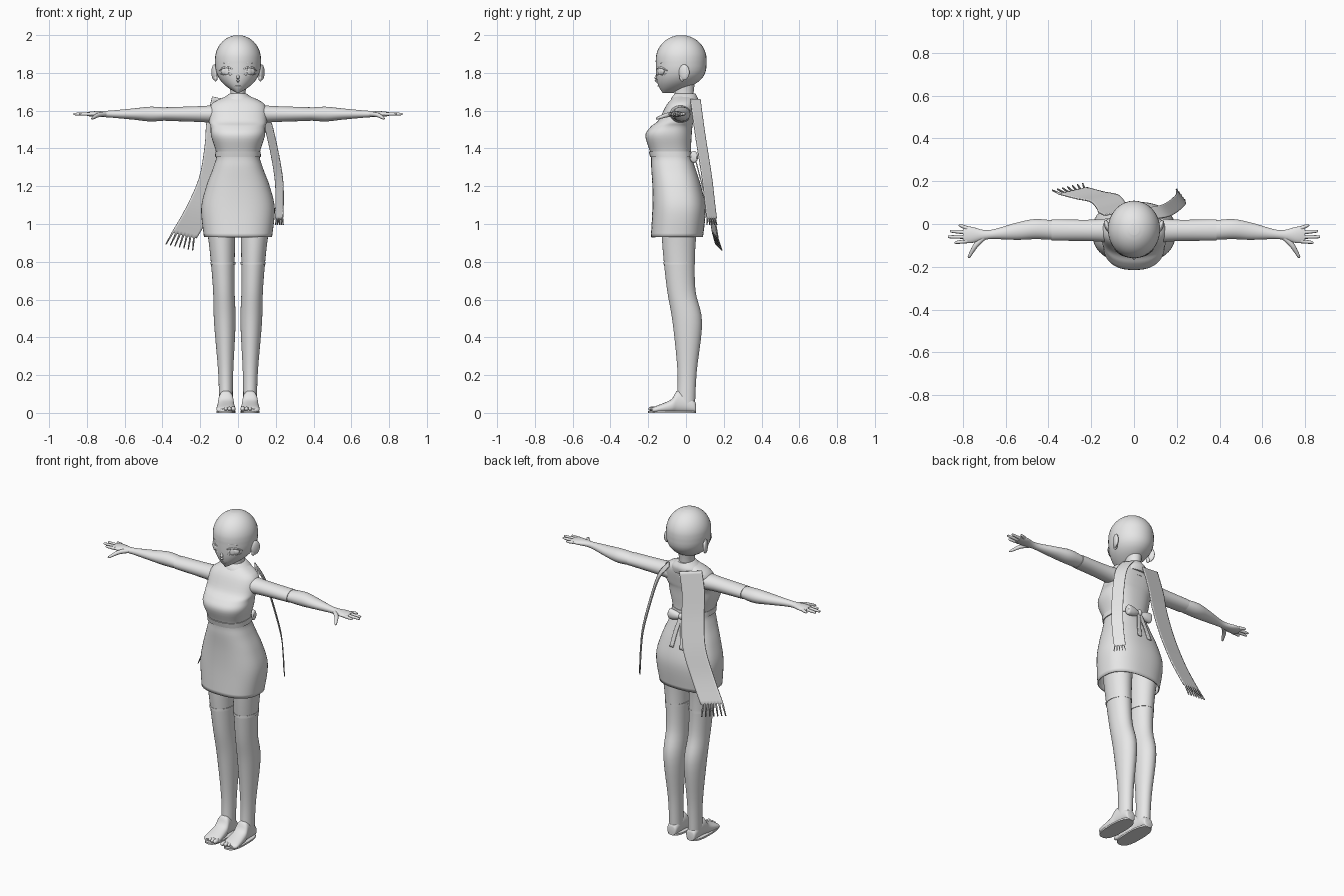
import bpy, bmesh, math
from mathutils import Vector

cube = bpy.data.objects.get("Cube")
if cube:
    bpy.data.objects.remove(cube, do_unlink=True)

colour = (0.8, 0.8, 0.8, 1)
grey = bpy.data.materials.new("light grey")
grey.use_nodes = True
grey.diffuse_color = colour
grey.node_tree.nodes["Principled BSDF"].inputs["Base Color"].default_value = colour
parts = []


def add(name, bm):
    bmesh.ops.recalc_face_normals(bm, faces=bm.faces)
    mesh = bpy.data.meshes.new(name)
    bm.to_mesh(mesh)
    bm.free()
    mesh.materials.append(grey)
    part = bpy.data.objects.new(name, mesh)
    bpy.context.collection.objects.link(part)
    parts.append(part)
    return part


def thicken(part, thickness, offset):
    shell = part.modifiers.new("cloth thickness", "SOLIDIFY")
    shell.thickness, shell.offset = thickness, offset


def spline(rows, steps=5):
    """Smooth curve through rows of numbers."""
    smooth = []
    for i, (start, end) in enumerate(zip(rows, rows[1:])):
        before, after = rows[max(i - 1, 0)], rows[min(i + 2, len(rows) - 1)]
        for step in range(steps):
            t = step / steps
            ease = t * t * (3 - 2 * t)
            leave, arrive = t * (1 - t) ** 2 / 2, t * t * (t - 1) / 2
            smooth.append([q + (r - q) * ease + (r - p) * leave + (w - q) * arrive
                           for p, q, r, w in zip(before, start, end, after)])
    return smooth + [list(rows[-1])]


def skin(name, rings, open_end=False):
    bm = bmesh.new()
    loops = [[bm.verts.new(point) for point in ring] for ring in rings]
    for low, high in zip(loops, loops[1:]):
        for i in range(len(low)):
            bm.faces.new((low[i - 1], low[i], high[i], high[i - 1]))
    bm.faces.new(loops[0])
    if not open_end:
        bm.faces.new(loops[-1])
    return add(name, bm)


def loft(name, rows, axis="z", side=1, power=1, sides=32, open_end=False):
    """Rounded sections; each row is position, centre u, centre v, radius u, radius v."""
    rings = []
    for t, cu, cv, ru, rv in spline(rows):
        ring = []
        for i in range(sides):
            c, s = math.cos(math.tau * i / sides), math.sin(math.tau * i / sides)
            u = cu + ru * math.copysign(abs(c) ** power, c)
            v = cv + rv * math.copysign(abs(s) ** power, s)
            x, y, z = {"z": (u, v, t), "x": (t, u, v), "y": (u, t, v)}[axis]
            ring.append((side * x, y, z))
        rings.append(ring)
    return skin(name, rings, open_end)


def upright(rows):
    """Turn height, half width, front and back into section rows."""
    return [(z, 0, (front + back) / 2, width, (back - front) / 2) for z, width, front, back in rows]


def tube(name, points, radii, side=1, sides=10):
    path = spline([(side * x, y, z, r) for (x, y, z), r in zip(points, radii)])
    centres = [Vector(p[:3]) for p in path]
    rings = []
    for i, centre in enumerate(centres):
        along = centres[min(i + 1, len(path) - 1)] - centres[max(i - 1, 0)]
        across = along.cross(Vector((0, 0, 1))).normalized()
        over = along.cross(across).normalized()
        turns = [math.tau * k / sides for k in range(sides)]
        rings.append([centre + path[i][3] * (across * math.cos(a) + over * math.sin(a)) for a in turns])
    skin(name, rings)


def ball(name, location, size, turn=0):
    bm = bmesh.new()
    bmesh.ops.create_uvsphere(bm, u_segments=20, v_segments=12, radius=1)
    part = add(name, bm)
    part.location, part.scale, part.rotation_euler = location, size, (0, 0, turn)


def ribbon(name, path, half, tassels=0, drop=(0, 0, 0)):
    """Cloth strip along a path, with optional pointed tassels at its end."""
    bm = bmesh.new()
    half, drop = Vector(half), Vector(drop)
    count = max(tassels * 2, 4)
    grid = [[bm.verts.new(Vector(p) + half * (2 * k / count - 1)) for k in range(count + 1)]
            for p in spline(path)]
    for upper, lower in zip(grid, grid[1:]):
        for k in range(count):
            bm.faces.new((upper[k], upper[k + 1], lower[k + 1], lower[k]))
    end = grid[-1]
    for k in range(0, tassels * 2, 2):
        left, right = end[k], end[k + 1]
        middle = (left.co + right.co) / 2
        tip = middle + (middle - Vector(path[-1])) / 4 + drop
        bm.faces.new((left, right, bm.verts.new(tip + half / 30), bm.verts.new(tip - half / 30)))
    thicken(add(name, bm), .006, 0)


# Head: a round skull that narrows to a pointed chin
skull = []
for step in range(1, 9):
    angle = math.pi / 2 * step / 8
    reach = math.sin(angle)
    skull.append((1.87 + .13 * math.cos(angle), .122 * reach, -.025 - .135 * reach, -.025 + .134 * reach))
for step in range(1, 9):
    t = step / 8.2
    skull.append((1.87 - .18 * t, .122 * (1 - t ** 2.9), -.16 + .04 * t ** 4, .109 - .19 * t ** 3.4))
loft("head", upright(skull))
loft("neck", upright([(1.6, .06, -.07, .05), (1.68, .04, -.06, .04), (1.77, .05, -.06, .05)]))
tube("nose", [(0, -.15, 1.8), (0, -.16, 1.765), (0, -.15, 1.75)], (.004, .009, .003))
tube("mouth", [(-.02, -.14, 1.73), (0, -.148, 1.73), (.02, -.14, 1.73)], (.001, .003, .001))


def on_face(x, z):
    return x, -.026 - .131 * math.sqrt(1 - (x / .12) ** 2), z


for side, label in ((1, "left_"), (-1, "right_")):
    # Ears and eyes
    ball(label + "ear", (side * .125, -.01, 1.803), (.013, .03, .042), -side * .35)
    ball(label + "ear_lobe", (side * .118, -.02, 1.775), (.01, .014, .02))
    eye_x, eye_y, eye_z = on_face(.06, 1.808)
    ball(label + "eye", (side * eye_x, eye_y + .006, eye_z), (.036, .01, .019), side / 2)
    ball(label + "iris", (side * eye_x, eye_y - .003, eye_z), (.014, .004, .018), side / 2)
    for kind, height, arch, size in (("upper_lash", 1.812, .018, .005), ("brow", 1.842, .012, .003),
                                     ("lower_lash", 1.797, -.01, .002)):
        line = [on_face(eye_x + .04 * t, height + arch * (1 - t * t)) for t in (-1, -.5, 0, .5, 1)]
        tube(label + kind, line, [size * f for f in (.3, .9, 1, 1, .4)], side)

    # Sleeve, arm and hand
    arm_z = 1.582
    sleeve = [(.09, -.03, .06, .05), (.2, -.03, .05, .042), (.385, -.028, .05, .036)]
    arm = [(.36, -.03, .044, .032), (.46, -.024, .047, .039), (.55, -.034, .04, .03),
           (.68, -.05, .021, .018), (.76, -.051, .038, .015), (.8, -.05, .035, .01)]
    for kind, rows in (("sleeve", sleeve), ("arm", arm)):
        loft(label + kind, [(x, y, arm_z, wide, tall) for x, y, wide, tall in rows], "x", side)
    for k, (kind, reach) in enumerate((("index", .84), ("middle", .87), ("ring", .86), ("little", .82))):
        base, tip = -.08 + .02 * k, -.086 + .026 * k
        points = [(.78, base, arm_z), (reach - .01, tip, arm_z), (reach, tip, arm_z)]
        tube(label + kind + "_finger", points, (.01, .007, .002), side)
    tube(label + "thumb", [(.7, -.06, arm_z), (.74, -.1, 1.577), (.77, -.15, 1.56), (.775, -.157, 1.56)],
         (.013, .012, .007, .002), side)

    # Leg with stocking band; the legs draw together toward the ground
    leg = [(1.02, .08, -.035, .098), (.85, .066, -.037, .085), (.65, .057, -.025, .075),
           (.48, .057, .007, .078), (.22, .04, .006, .051), (.05, .036, 0, .048)]
    loft(label + "leg", [(z, .064 + .026 * z * z, y, wide, deep) for z, wide, y, deep in leg], side=side)
    loft(label + "stocking_band", [(z, .08, -.036, .066, .083) for z in (.785, .8)], side=side)

    # Foot, sole and toes
    foot = [(.053, .04, .02), (.04, .07, .032), (-.04, .118, .039), (-.08, .07, .045),
            (-.16, .036, .05), (-.18, .025, .035)]
    loft(label + "foot", [(y, .064, top / 2, wide, top / 2) for y, top, wide in foot], "y", side, .85)
    loft(label + "sole", [(z, .064, -.074, .05, .126) for z in (0, .01)], side=side, power=.75)
    for k in range(5):
        size = .013 - k / 1000
        ball(f"{label}toe_{k + 1}", (side * (.025 + k * .0195), -.176 + k * k * .002, .021), (size, .024, size))

# Dress, from the shoulders to the open hem
dress = loft("dress", upright([
    (1.685, .04, -.05, .035), (1.635, .14, -.1, .05), (1.55, .153, -.145, .04), (1.515, .145, -.187, .034),
    (1.465, .142, -.215, .03), (1.37, .115, -.187, .027), (1.3, .131, -.184, .048), (1.2, .168, -.178, .08),
    (1.08, .195, -.178, .104), (.93, .18, -.186, .09)]), power=.82, sides=48, open_end=True)
thicken(dress, .006, -1)
loft("waistband", upright([(1.355, .121, -.19, .035), (1.385, .12, -.197, .03)]), power=.82, sides=48)

# Scarf: neck wrap and two hanging tails
loft("scarf_collar", upright([(1.625, .1, -.085, .06), (1.66, .085, -.08, .064), (1.69, .045, -.06, .05)]))
ribbon("long_scarf_tail", [(-.07, .055, 1.66), (-.1, .07, 1.53), (-.11, .09, 1.4), (-.14, .12, 1.23),
                           (-.21, .135, 1.07), (-.285, .155, .94)], (.066, .015, -.015), 7, (-.02, .02, -.065))
ribbon("short_scarf_tail", [(.08, .05, 1.66), (.14, .06, 1.58), (.18, .08, 1.44), (.215, .11, 1.25),
                            (.22, .125, 1.12), (.217, .136, 1.03)], (-.02, .026, 0), 5, (0, .005, -.035))

# Back bow with hanging ties
ball("bow_knot", (0, .045, 1.36), (.015, .018, .02))
for side, label in ((1, "left_"), (-1, "right_")):
    bow = [(0, .01, .01), (.04, .02, .026), (.075, .021, .031), (.085, .015, .023)]
    loft(label + "bow_loop", [(x, .042, 1.355, deep, tall) for x, deep, tall in bow], "x", side)
    tie = [(0, .045, 1.36), (.02, .066, 1.28), (.035, .092, 1.18)]
    ribbon(label + "bow_tie", [(side * x, y, z) for x, y, z in tie], (.012, 0, 0))

# Smooth shading with sharp cloth edges
bpy.ops.object.select_all(action="DESELECT")
for part in parts:
    part.select_set(True)
bpy.context.view_layer.objects.active = parts[0]
bpy.ops.object.shade_smooth_by_angle(angle=math.radians(45))
